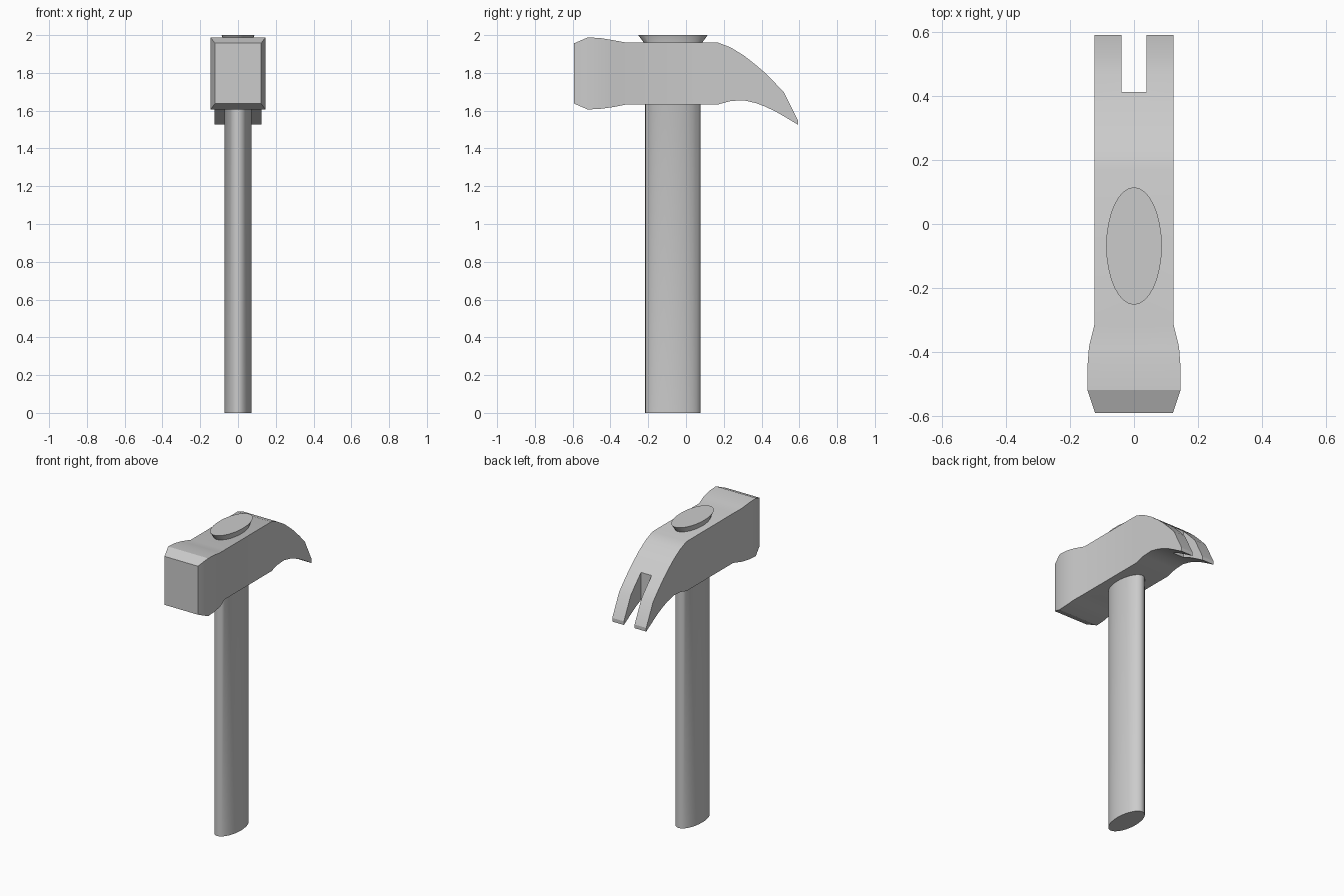
import bpy, bmesh, math

if "Cube" in bpy.data.objects:
    bpy.data.objects.remove(bpy.data.objects["Cube"])


def finish(bm, name):
    bmesh.ops.recalc_face_normals(bm, faces=bm.faces)
    mesh = bpy.data.meshes.new(name)
    bm.to_mesh(mesh)
    bm.free()
    obj = bpy.data.objects.new(name, mesh)
    bpy.context.collection.objects.link(obj)
    bpy.ops.object.select_all(action='DESELECT')
    obj.select_set(True)
    bpy.context.view_layer.objects.active = obj
    bpy.ops.object.shade_smooth_by_angle(angle=math.radians(25))
    return obj


# Head stations from striking face to claw tip: y, top z, bottom z, half width
stations = [
    (-0.592, 1.957, 1.637, 0.122), (-0.520, 1.988, 1.606, 0.146),
    (-0.450, 1.984, 1.610, 0.146), (-0.385, 1.973, 1.619, 0.141),
    (-0.315, 1.960, 1.633, 0.124), (0.170, 1.960, 1.633, 0.124),
    (0.236, 1.935, 1.651, 0.124), (0.305, 1.893, 1.655, 0.124),
    (0.370, 1.842, 1.640, 0.124), (0.413, 1.805, 1.624, 0.124),
    (0.470, 1.748, 1.598, 0.124), (0.520, 1.695, 1.569, 0.124),
    (0.592, 1.550, 1.526, 0.124),
]
SLOT = 0.039
SLOT_START = 9
last = len(stations) - 1

# Hammer head: three strips side by side, the middle one ends at the claw slot
bm = bmesh.new()
top, bot = [], []
for y, zt, zb, w in stations:
    xs = (-w, -SLOT, SLOT, w)
    top.append([bm.verts.new((x, y, zt)) for x in xs])
    bot.append([bm.verts.new((x, y, zb)) for x in xs])


def solid(i, j):
    return 0 <= i < last and 0 <= j < 3 and not (j == 1 and i >= SLOT_START)


for i in range(last):
    for j in range(3):
        if not solid(i, j):
            continue
        for g in (top, bot):
            bm.faces.new((g[i][j], g[i][j + 1], g[i + 1][j + 1], g[i + 1][j]))
        for dj, c in ((-1, j), (1, j + 1)):
            if not solid(i, j + dj):
                bm.faces.new((top[i][c], top[i + 1][c], bot[i + 1][c], bot[i][c]))
        for di, r in ((-1, i), (1, i + 1)):
            if not solid(i + di, j):
                bm.faces.new((top[r][j], top[r][j + 1], bot[r][j + 1], bot[r][j]))
finish(bm, "hammer_head")

# Oval handle with a flared end poking out of the head: z, x radius, y radius
N = 32
bm = bmesh.new()
rings = []
for z, rx, ry in ((0, 0.071, 0.147), (1.95, 0.071, 0.147), (2.0, 0.087, 0.184)):
    angles = [2 * math.pi * k / N for k in range(N)]
    rings.append([bm.verts.new((rx * math.cos(a), -0.069 + ry * math.sin(a), z)) for a in angles])
for a, b in zip(rings, rings[1:]):
    for k in range(N):
        n = (k + 1) % N
        bm.faces.new((a[k], a[n], b[n], b[k]))
bm.faces.new(rings[0])
bm.faces.new(rings[-1])
finish(bm, "handle")
